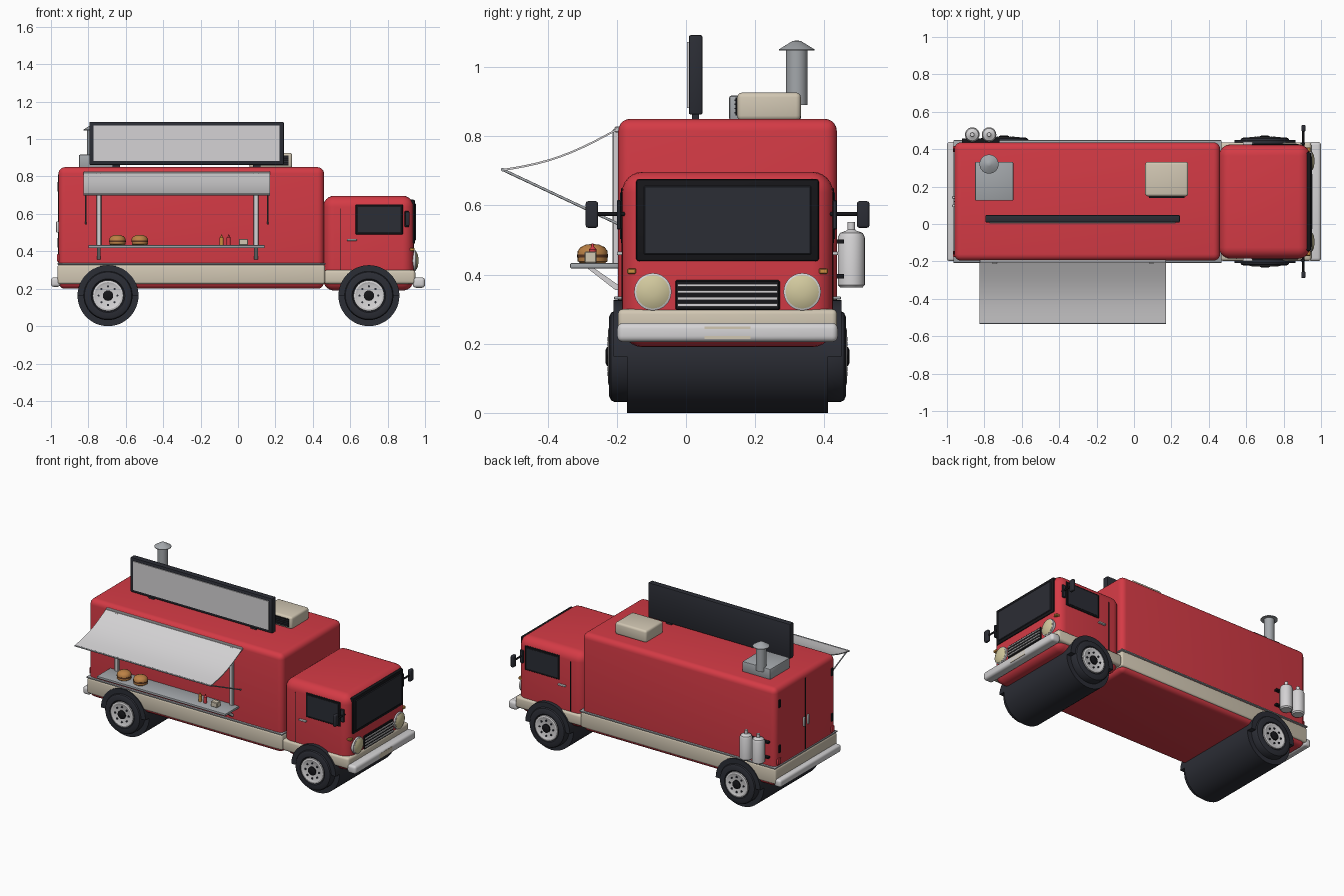
import bpy, bmesh
from math import cos, sin, pi, radians
from mathutils import Vector

cube = bpy.data.objects.get("Cube")
if cube:
    bpy.data.objects.remove(cube, do_unlink=True)

parts = []
MID = 0.12          # centre line of the truck body in y


def paint(name, r, g, b):
    m = bpy.data.materials.new(name)
    m.use_nodes = True
    m.diffuse_color = (r, g, b, 1)
    m.node_tree.nodes["Principled BSDF"].inputs["Base Color"].default_value = (r, g, b, 1)
    return m


RED = paint("red paint", 0.66, 0.043, 0.06)
CREAM = paint("cream trim", 0.64, 0.57, 0.45)
DARK = paint("charcoal", 0.024, 0.026, 0.035)
BLACK = paint("black", 0.008, 0.008, 0.01)
WHITE = paint("light grey", 0.66, 0.65, 0.66)
STEEL = paint("steel grey", 0.37, 0.39, 0.41)
LAMP = paint("lamp cream", 0.64, 0.58, 0.34)
BUN = paint("bun brown", 0.50, 0.22, 0.06)
AMBER = paint("amber", 0.62, 0.27, 0.05)
PATTY = paint("patty brown", 0.10, 0.035, 0.015)


def finish(name, bm, mat):
    bmesh.ops.recalc_face_normals(bm, faces=bm.faces)
    me = bpy.data.meshes.new(name)
    bm.to_mesh(me)
    bm.free()
    me.materials.append(mat)
    ob = bpy.data.objects.new(name, me)
    bpy.context.collection.objects.link(ob)
    parts.append(ob)
    return ob


def box(name, xs, ys, zs, mat, bevel=0, seg=3):
    bm = bmesh.new()
    bmesh.ops.create_cube(bm, size=1)
    for v in bm.verts:
        v.co = [a + (b - a) * (c + 0.5) for (a, b), c in zip((xs, ys, zs), v.co)]
    if bevel:
        bmesh.ops.bevel(bm, geom=bm.edges[:], offset=bevel, segments=seg,
                        profile=0.5, affect='EDGES')
    return finish(name, bm, mat)


def wide(half):
    return (MID - half, MID + half)


def lathe(name, centre, axis, profile, mat, n=32):
    """Spin (radius, distance) points about an axis through centre."""
    bm = bmesh.new()
    turn = Vector((0, 0, 1)).rotation_difference(Vector(axis))
    rings = [[bm.verts.new(Vector(centre) + turn @ Vector(
        (r * cos(2 * pi * i / n), r * sin(2 * pi * i / n), h))) for i in range(n)]
        for r, h in profile]
    for a, b in zip(rings, rings[1:]):
        for i in range(n):
            j = (i + 1) % n
            bm.faces.new((a[i], a[j], b[j], b[i]))
    bm.faces.new(rings[0])
    bm.faces.new(rings[-1])
    return finish(name, bm, mat)


def rod(name, p, q, r, mat, n=12):
    d = Vector(q) - Vector(p)
    return lathe(name, p, d.normalized(), [(r, 0), (r, d.length)], mat, n)


def extrude_x(name, outline, x0, x1, mat):
    """Sweep a closed (y, z) outline along x."""
    bm = bmesh.new()
    face = bm.faces.new([bm.verts.new((x0, y, z)) for y, z in outline])
    new = bmesh.ops.extrude_face_region(bm, geom=[face])["geom"]
    for v in new:
        if isinstance(v, bmesh.types.BMVert):
            v.co.x = x1
    return finish(name, bm, mat)


# Body and cab shells
box("body", (-0.96, 0.46), wide(0.316), (0.2, 0.85), RED, 0.035, 5)
box("cab", (0.455, 0.94), wide(0.305), (0.19, 0.697), RED, 0.06, 6)
box("body_skirt", (-0.966, 0.465), wide(0.323), (0.225, 0.328), CREAM, 0.012)
box("body_trim", (-0.966, 0.468), wide(0.328), (0.328, 0.337), STEEL, 0.003, 2)
box("cab_skirt", (0.46, 0.948), wide(0.317), (0.225, 0.3), CREAM, 0.015)
box("front_bumper", (0.935, 1.0), wide(0.319), (0.205, 0.26), WHITE, 0.017, 4)
box("rear_bumper", (-1.0, -0.95), wide(0.319), (0.21, 0.26), WHITE, 0.015, 4)
box("number_plate", (0.99, 1.0), (0.054, 0.187), (0.214, 0.249), CREAM)

# Cab glass, doors, mirrors
box("windscreen_frame", (0.91, 0.946), wide(0.264), (0.438, 0.676), BLACK, 0.008, 2)
box("windscreen", (0.92, 0.951), wide(0.242), (0.458, 0.656), DARK, 0.003, 1)
box("side_windows", (0.629, 0.881), wide(0.3085), (0.489, 0.65), BLACK, 0.003, 1)
box("side_glass", (0.642, 0.868), wide(0.3105), (0.502, 0.637), DARK)
box("door_rear_seam", (0.547, 0.552), wide(0.3062), (0.3, 0.63), BLACK)
for s, side in ((-1, "right"), (1, "left")):
    y = MID + s * 0.312
    box(side + "_door_handle", (0.582, 0.635), (y - 0.008, y + 0.008),
        (0.456, 0.466), WHITE, 0.003, 2)
    arm = MID + s * 0.392
    rod(side + "_mirror_arm", (0.905, MID + s * 0.29, 0.575), (0.905, arm, 0.575), 0.006, BLACK)
    box(side + "_mirror", (0.895, 0.917), (arm - 0.018, arm + 0.018), (0.535, 0.612), DARK, 0.007)
    box(side + "_mirror_mount", (0.89, 0.915), (y - 0.008, y + 0.004), (0.53, 0.615), DARK, 0.003, 1)
    # Lamps
    lamp = MID + s * 0.216
    lathe(side + "_headlight_rim", (0.93, lamp, 0.35), (1, 0, 0),
          [(0.054, 0), (0.054, 0.02), (0.046, 0.024)], WHITE)
    lathe(side + "_headlight", (0.93, lamp, 0.35), (1, 0, 0),
          [(0.048, 0), (0.048, 0.024), (0.034, 0.031), (0.012, 0.035)], LAMP)
    blink = MID + s * 0.277
    box(side + "_indicator", (0.9, 0.944), (blink - 0.013, blink + 0.013), (0.402, 0.418), AMBER, 0.003, 1)
    tail = MID + s * 0.28
    box(side + "_tail_light", (-0.968, -0.95), (tail - 0.016, tail + 0.016), (0.345, 0.385), RED, 0.004, 2)
    # Rear door handles and hinges
    grip = MID + s * 0.022
    box(side + "_rear_handle", (-0.972, -0.955), (grip - 0.007, grip + 0.007), (0.5, 0.56), WHITE, 0.003, 2)
    for z in (0.42, 0.72):
        box(side + "_rear_hinge", (-0.966, -0.955), (MID + s * 0.275 - 0.008, MID + s * 0.275 + 0.008),
            (z, z + 0.05), BLACK)
box("rear_door_seam", (-0.9615, -0.955), wide(0.003), (0.34, 0.81), BLACK)

# Grille
box("grille", (0.92, 0.95), wide(0.151), (0.297, 0.384), BLACK, 0.004, 1)
for i in range(4):
    z = 0.312 + i * 0.019
    box("grille_bar", (0.94, 0.956), wide(0.145), (z - 0.004, z + 0.004), WHITE)

# Wheels, wide rollers and arches
for x, end in ((-0.695, "rear"), (0.7, "front")):
    lathe(end + "_roller", (x, MID, 0.163), (0, 1, 0),
          [(0.163, -0.29), (0.163, 0.29)], DARK, 48)
    arc = [pi * i / 24 for i in range(25)]
    arch = extrude_x(end + "_wheel_arch", [(0.163 * cos(a), 0.163 * sin(a)) for a in arc],
                     -0.329, 0.329, DARK)
    arch.rotation_euler = (0, 0, pi / 2)
    arch.location = (x, MID, 0.163)
    for s in (-1, 1):
        c, ax = (x, MID, 0.163), (0, s, 0)
        lathe(end + "_tyre", c, ax, [(0.131, 0.28), (0.131, 0.328), (0.126, 0.337),
                                     (0.115, 0.342), (0.09, 0.342), (0.084, 0.335)], DARK, 40)
        lathe(end + "_rim", c, ax, [(0.082, 0.32), (0.082, 0.344), (0.072, 0.346),
                                    (0.06, 0.341)], WHITE)
        lathe(end + "_hub", c, ax, [(0.028, 0.33), (0.028, 0.348), (0.02, 0.352)], BLACK, 16)
        for k in range(8):
            a = 2 * pi * k / 8
            lathe(end + "_wheel_bolt", (x + 0.05 * cos(a), MID, 0.163 + 0.05 * sin(a)), ax,
                  [(0.006, 0.33), (0.006, 0.347)], DARK, 8)

# Serving hatch: awning, frame, counter
N = 10
cloth = [(-0.2 - 0.33 * t, 0.822 - 0.117 * t - 0.02 * sin(pi * t))
         for t in [i / N for i in range(N + 1)]]
extrude_x("awning", cloth + [(y, z - 0.006) for y, z in reversed(cloth)], -0.825, 0.172, WHITE)
rod("awning_front_bar", (-0.825, -0.53, 0.703), (0.172, -0.53, 0.703), 0.005, STEEL)
box("awning_rail", (-0.825, 0.172), (-0.206, -0.19), (0.81, 0.828), WHITE, 0.003, 1)
for x in (-0.813, 0.16):
    rod("awning_strut", (x, -0.53, 0.703), (x, -0.198, 0.547), 0.004, STEEL)
for x in (-0.744, 0.096):
    box("hatch_post", (x - 0.013, x + 0.013), (-0.212, -0.19), (0.43, 0.82), WHITE, 0.003, 1)
    extrude_x("counter_bracket", [(-0.285, 0.418), (-0.265, 0.418), (-0.196, 0.37),
                                  (-0.196, 0.355), (-0.204, 0.355)], x - 0.01, x + 0.01, WHITE)
box("counter", (-0.8, 0.143), (-0.335, -0.19), (0.418, 0.433), STEEL, 0.003, 2)

# Food and sauces on the counter
for x in (-0.645, -0.525):
    at = (x, -0.27, 0.433)
    lathe("burger_bottom", at, (0, 0, 1), [(0.036, 0), (0.043, 0.005), (0.043, 0.016)], BUN, 24)
    lathe("burger_patty", at, (0, 0, 1), [(0.045, 0.016), (0.045, 0.025)], PATTY, 24)
    lathe("burger_top", at, (0, 0, 1), [(0.044, 0.025), (0.043, 0.035), (0.035, 0.046),
                                        (0.02, 0.053), (0.004, 0.055)], BUN, 24)
for x, m in ((-0.088, AMBER), (-0.05, RED)):
    lathe("sauce_bottle", (x, -0.27, 0.433), (0, 0, 1),
          [(0.011, 0), (0.011, 0.04), (0.005, 0.046), (0.003, 0.056)], m, 16)
box("napkin_box", (0.005, 0.053), (-0.294, -0.258), (0.433, 0.466), CREAM, 0.003, 1)

# Roof sign
box("sign_frame", (-0.795, 0.245), (0.008, 0.048), (0.862, 1.092), DARK, 0.006, 2)
box("sign_panel", (-0.773, 0.223), (0.003, 0.03), (0.882, 1.072), WHITE)
for x in (-0.65, 0.1):
    box("sign_foot", (x - 0.02, x + 0.02), (0.018, 0.038), (0.84, 0.87), DARK)

# Roof equipment
box("roof_cooler", (0.06, 0.29), (0.148, 0.332), (0.845, 0.926), CREAM, 0.014)
box("cooler_vent", (0.08, 0.27), (0.143, 0.16), (0.86, 0.912), BLACK)
for i in range(4):
    z = 0.868 + i * 0.012
    box("cooler_slat", (0.08, 0.27), (0.14, 0.15), (z - 0.002, z + 0.002), DARK)
box("vent_base", (-0.85, -0.645), (0.125, 0.332), (0.845, 0.917), STEEL, 0.006, 2)
lathe("chimney", (-0.775, 0.32, 0.89), (0, 0, 1), [(0.031, 0), (0.031, 0.162)], STEEL)
lathe("chimney_cap", (-0.775, 0.32, 1.047), (0, 0, 1),
      [(0.051, 0), (0.051, 0.004), (0.012, 0.028), (0.004, 0.029)], STEEL)

# Gas bottles on the left side
for x in (-0.865, -0.775):
    lathe("gas_bottle", (x, 0.478, 0.362), (0, 0, 1),
          [(0.032, 0), (0.039, 0.008), (0.039, 0.145), (0.033, 0.158), (0.014, 0.165),
           (0.011, 0.168), (0.011, 0.19)], WHITE, 24)
for z in (0.395, 0.495):
    box("bottle_bracket", (-0.92, -0.72), (0.43, 0.457), (z - 0.006, z + 0.006), BLACK)

# Smooth rounded surfaces, keep hard edges
bpy.ops.object.select_all(action='DESELECT')
for ob in parts:
    ob.select_set(True)
bpy.context.view_layer.objects.active = parts[0]
bpy.ops.object.shade_smooth_by_angle(angle=radians(32))
